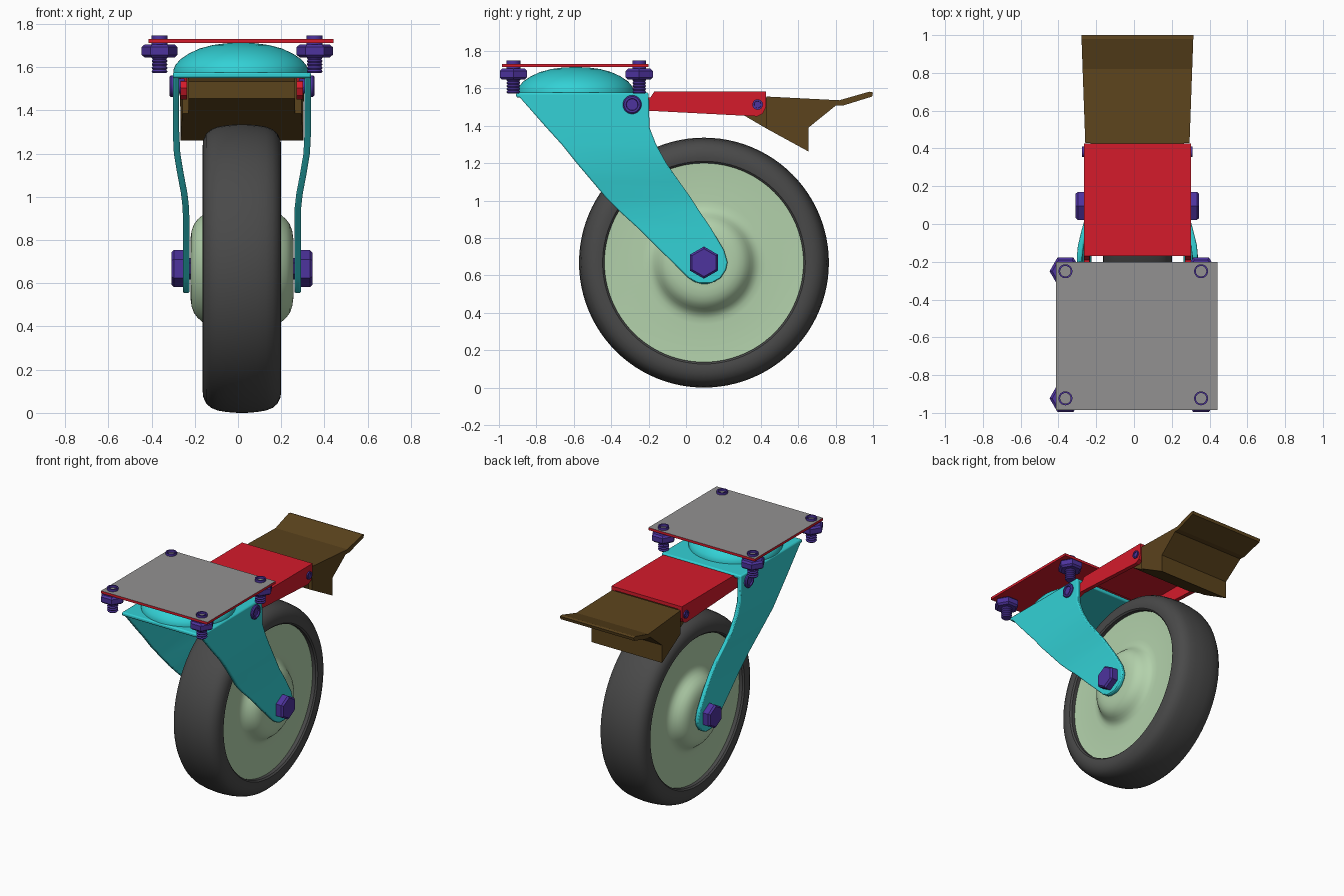
import bpy, bmesh, math
from mathutils import Matrix

if "Cube" in bpy.data.objects:
    bpy.data.objects.remove(bpy.data.objects["Cube"])

CX = 0.018                      # centre plane of wheel and fork
WHEEL_Y, WHEEL_Z = 0.096, 0.668


def material(name, rgb):
    m = bpy.data.materials.new(name)
    m.use_nodes = True
    m.diffuse_color = (*rgb, 1)
    m.node_tree.nodes["Principled BSDF"].inputs["Base Color"].default_value = (*rgb, 1)
    return m


cyan = material("cyan", (0.033, 0.64, 0.67))
red = material("red", (0.66, 0.011, 0.024))
grey = material("grey", (0.29, 0.285, 0.285))
brown = material("brown", (0.105, 0.056, 0.012))
purple = material("purple", (0.075, 0.033, 0.34))
green = material("pale green", (0.45, 0.64, 0.41))
rubber = material("rubber", (0.067, 0.067, 0.067))


def finish(name, bm, mat, angle=35):
    bmesh.ops.remove_doubles(bm, verts=bm.verts, dist=1e-5)
    bmesh.ops.recalc_face_normals(bm, faces=bm.faces)
    mesh = bpy.data.meshes.new(name)
    bm.to_mesh(mesh)
    bm.free()
    obj = bpy.data.objects.new(name, mesh)
    bpy.context.collection.objects.link(obj)
    mesh.materials.append(mat)
    bpy.ops.object.select_all(action="DESELECT")
    obj.select_set(True)
    bpy.context.view_layer.objects.active = obj
    bpy.ops.object.shade_smooth_by_angle(angle=math.radians(angle))
    return obj


def lathe(name, profile, mat, loc, steps=64, side=0, closed=False):
    """Turn (radius, height) points about z, or about the +x / -x axis."""
    bm = bmesh.new()
    vs = [bm.verts.new((r, 0, h)) for r, h in profile]
    pairs = list(zip(vs, vs[1:])) + ([(vs[-1], vs[0])] if closed else [])
    edges = [bm.edges.new(p) for p in pairs]
    bmesh.ops.spin(bm, geom=vs + edges, cent=(0, 0, 0), axis=(0, 0, 1),
                   angle=math.tau, steps=steps)
    turn = Matrix.Rotation(side * math.pi / 2, 4, "Y")
    bm.transform(Matrix.Translation(loc) @ turn)
    return finish(name, bm, mat)


def loft(name, rings, mat, angle=35):
    """Skin a list of equal rings and cap both ends."""
    bm = bmesh.new()
    rows = [[bm.verts.new(p) for p in ring] for ring in rings]
    n = len(rows[0])
    for a, b in zip(rows, rows[1:]):
        for i in range(n):
            j = (i + 1) % n
            bm.faces.new((a[i], a[j], b[j], b[i]))
    bm.faces.new(rows[0])
    bm.faces.new(rows[-1])
    return finish(name, bm, mat, angle)


def prism(name, profile, x0, x1, mat, flare=0):
    """Extrude a (y, z) outline from x0 to x1, optionally widening along y."""
    y0 = min(y for y, z in profile)
    return loft(name, [[(x0 - flare * (y - y0), y, z) for y, z in profile],
                       [(x1 + flare * (y - y0), y, z) for y, z in profile]], mat, 12)


def box(name, x0, x1, y0, y1, z0, z1, mat):
    return prism(name, [(y0, z0), (y1, z0), (y1, z1), (y0, z1)], x0, x1, mat)


def round_edges(obj, width):
    bevel = obj.modifiers.new("rounded_edges", "BEVEL")
    bevel.width = width
    bevel.segments = 2
    bevel.angle_limit = math.radians(50)


def mirrored(half):
    return half + [(r, -h) for r, h in reversed(half)]


# Wheel: tyre ring, and a dished rim with a bulging hub
tyre = [(0.532, 0.12), (0.532, 0.168), (0.542, 0.178), (0.565, 0.182), (0.595, 0.179),
        (0.625, 0.165), (0.645, 0.142), (0.657, 0.112), (0.664, 0.07), (0.668, 0.02)]
lathe("tyre", mirrored(tyre), rubber, (CX, WHEEL_Y, WHEEL_Z), 96, 1, True)
rim = [(0, 0.238), (0.14, 0.238), (0.175, 0.233), (0.205, 0.222), (0.228, 0.205),
       (0.245, 0.185), (0.26, 0.165), (0.278, 0.148), (0.3, 0.139), (0.33, 0.136),
       (0.5, 0.14), (0.533, 0.142)]
lathe("wheel_rim", mirrored(rim), green, (CX, WHEEL_Y, WHEEL_Z), 96, 1)

# Fork legs: (height, front edge, rear edge, distance from centre plane)
leg_rows = [(1.57, -0.905, -0.20, 0.305), (1.39, -0.747, -0.195, 0.305),
            (1.30, -0.665, -0.16, 0.305), (1.20, -0.585, -0.105, 0.3),
            (1.10, -0.50, -0.035, 0.283), (1.016, -0.43, 0.025, 0.267),
            (0.946, -0.36, 0.07, 0.259), (0.85, -0.255, 0.135, 0.258),
            (0.735, -0.14, 0.203, 0.258), (0.67, -0.072, 0.222, 0.258),
            (0.63, -0.032, 0.214, 0.258), (0.587, 0.012, 0.186, 0.258),
            (0.565, 0.045, 0.152, 0.258), (0.555, 0.08, 0.118, 0.258)]
for s, side in ((1, "left"), (-1, "right")):
    rings = []
    for z, front, rear, d in leg_rows:
        a, b = CX + s * (d - 0.015), CX + s * (d + 0.015)
        rings.append([(a, front, z), (b, front, z), (b, rear, z), (a, rear, z)])
    round_edges(loft("fork_leg_" + side, rings, cyan), 0.007)

    # Axle bolt head (hexagonal), lever pivot bolt and pedal pin with dished ends
    lathe("axle_bolt_" + side, [(0, 0.2), (0.05, 0.2), (0.05, 0.272), (0.086, 0.272),
                                (0.086, 0.315), (0.074, 0.327), (0, 0.327)],
          purple, (CX, WHEEL_Y, WHEEL_Z), 6, s)
    lathe("pivot_bolt_" + side, [(0, 0.265), (0.035, 0.265), (0.035, 0.318), (0.05, 0.318),
                                 (0.05, 0.329), (0.043, 0.336), (0.032, 0.336),
                                 (0.03, 0.326), (0, 0.326)],
          purple, (CX, -0.288, 1.513), 32, s)
    lathe("pedal_pin_" + side, [(0, 0.26), (0.028, 0.26), (0.028, 0.293), (0.019, 0.293),
                                (0.018, 0.287), (0, 0.287)],
          purple, (CX, 0.383, 1.513), 24, s)

    # Lever side arms
    arm = [(-0.345, 1.505), (-0.33, 1.535), (-0.19, 1.552), (-0.17, 1.582), (0.41, 1.583),
           (0.427, 1.565), (0.427, 1.50), (0.41, 1.465), (0.38, 1.45), (-0.2, 1.48),
           (-0.29, 1.45), (-0.33, 1.47)]
    prism("lever_arm_" + side, arm, CX + s * 0.253, CX + s * 0.284, red)

# Fork crown and domed swivel housing
crown = box("fork_crown", CX - 0.32, CX + 0.32, -0.908, -0.20, 1.55, 1.577, cyan)
round_edges(crown, 0.009)
lathe("swivel_dome", [(0, 1.565), (0.312, 1.565), (0.312, 1.588), (0.303, 1.61), (0.28, 1.637),
                      (0.24, 1.664), (0.19, 1.687), (0.13, 1.703), (0.07, 1.711), (0, 1.714)],
      cyan, (CX - 0.005, -0.59, 0))

# Mounting plate: red sheet with a grey upper face
plate = box("mounting_plate", -0.414, 0.443, -0.985, -0.20, 1.713, 1.731, red)
plate.data.materials.append(grey)
for face in plate.data.polygons:
    if face.normal.z > 0.9:
        face.material_index = 1

# Four mounting bolts: threaded shanks, raised rims above the plate, hexagonal nuts
thread = [(0.037 if i % 2 else 0.031, 1.573 + i * 0.008) for i in range(10)]
shank = [(0, 1.573)] + thread + [(0.037, 1.66), (0.037, 1.748), (0.028, 1.748),
                                 (0.028, 1.725), (0, 1.725)]
for x in (-0.363, 0.355):
    for y in (-0.923, -0.25):
        tag = ("left" if x > 0 else "right") + ("_front" if y < -0.5 else "_rear")
        lathe("mount_bolt_" + tag, shank, purple, (x, y, 0), 24)
        lathe("mount_nut_" + tag, [(0, 1.646), (0.07, 1.646), (0.084, 1.658), (0.084, 1.693),
                                   (0.07, 1.705), (0, 1.705)], purple, (x, y, 0), 6)

# Brake lever top sheet
box("lever_top", CX - 0.284, CX + 0.284, -0.17, 0.427, 1.558, 1.583, red)

# Brake pedal: tongue between the arms and flared foot plate with wedge below
prism("pedal_tongue", [(0.31, 1.455), (0.31, 1.535), (0.43, 1.55), (0.43, 1.385)],
      CX - 0.247, CX + 0.247, brown)
prism("brake_pedal", [(0.43, 1.385), (0.43, 1.556), (0.82, 1.536), (0.98, 1.582), (1.0, 1.578),
                      (0.995, 1.556), (0.84, 1.508), (0.80, 1.507), (0.655, 1.39),
                      (0.655, 1.262)], CX - 0.276, CX + 0.276, brown, 0.036)
